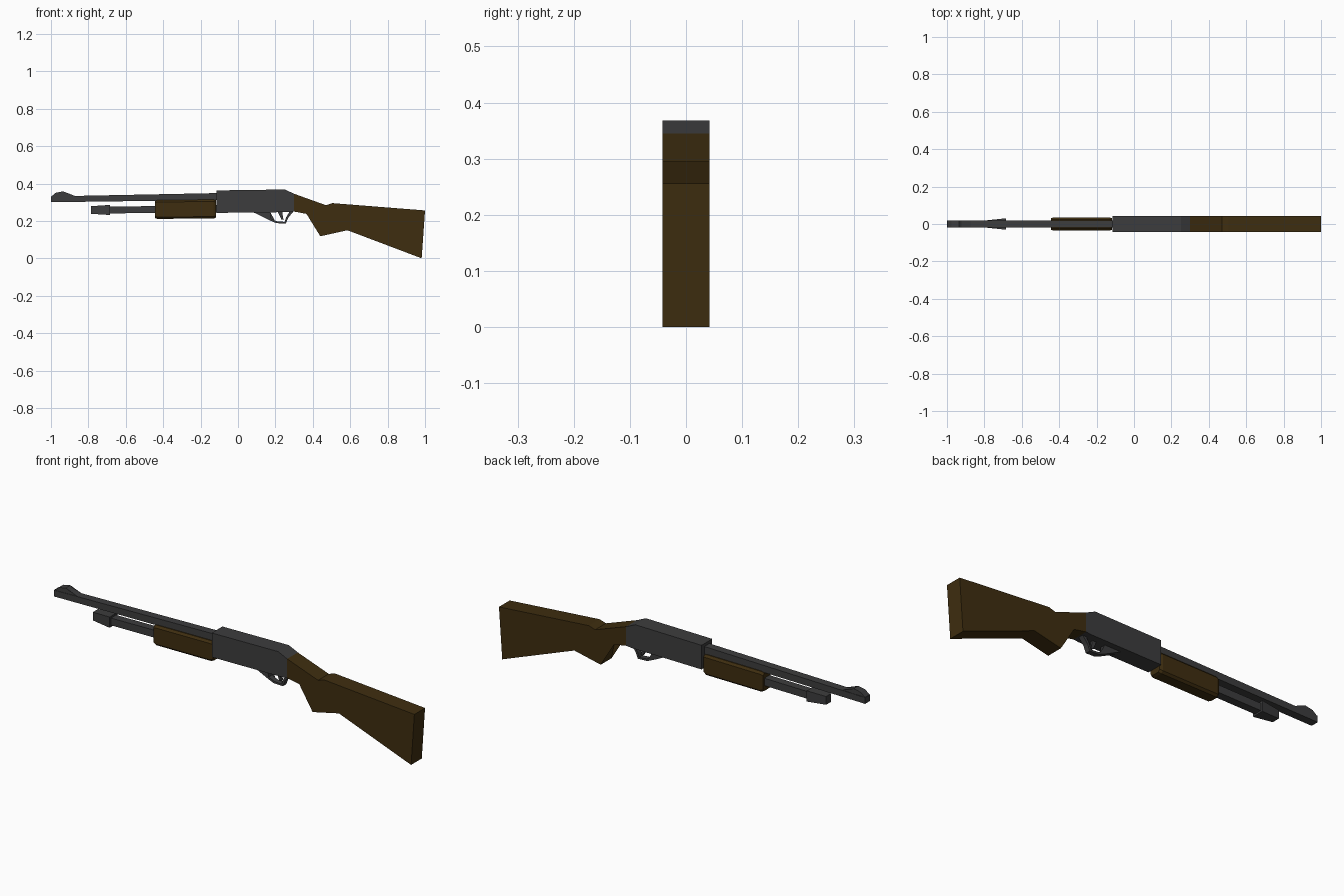
import bpy, bmesh

cube = bpy.data.objects.get("Cube")
if cube:
    bpy.data.objects.remove(cube, do_unlink=True)


def material(name, rgb):
    m = bpy.data.materials.new(name)
    m.use_nodes = True
    m.diffuse_color = (*rgb, 1)
    bsdf = m.node_tree.nodes["Principled BSDF"]
    bsdf.inputs["Base Color"].default_value = (*rgb, 1)
    bsdf.inputs["Roughness"].default_value = 0.8
    return m


STEEL = material("dark steel", (0.046, 0.046, 0.047))
WOOD = material("brown wood", (0.049, 0.027, 0.005))


def finish(name, bm, mat):
    bmesh.ops.recalc_face_normals(bm, faces=bm.faces)
    mesh = bpy.data.meshes.new(name)
    bm.to_mesh(mesh)
    bm.free()
    mesh.materials.append(mat)
    ob = bpy.data.objects.new(name, mesh)
    bpy.context.collection.objects.link(ob)
    return ob


def plate(name, profile, half, mat):
    """Side profile (x, z) extruded to a thickness centred on y = 0."""
    bm = bmesh.new()
    near = [bm.verts.new((x, -half, z)) for x, z in profile]
    far = [bm.verts.new((x, half, z)) for x, z in profile]
    caps = [bm.faces.new(near), bm.faces.new(far[::-1])]
    n = len(profile)
    for i in range(n):
        j = (i + 1) % n
        bm.faces.new((near[i], far[i], far[j], near[j]))
    bmesh.ops.triangulate(bm, faces=caps)
    return finish(name, bm, mat)


def loft(name, stations, mat, chamfer=0.0):
    """Stations (x, half width, bottom, top) joined by a chamfered box section."""
    bm = bmesh.new()
    rings = []
    for x, w, lo, hi in stations:
        c = chamfer
        if c:
            pts = [(-w, lo + c), (-w + c, lo), (w - c, lo), (w, lo + c),
                   (w, hi - c), (w - c, hi), (-w + c, hi), (-w, hi - c)]
        else:
            pts = [(-w, lo), (w, lo), (w, hi), (-w, hi)]
        rings.append([bm.verts.new((x, y, z)) for y, z in pts])
    n = len(rings[0])
    for a, b in zip(rings, rings[1:]):
        for i in range(n):
            j = (i + 1) % n
            bm.faces.new((a[i], a[j], b[j], b[i]))
    bm.faces.new(rings[0])
    bm.faces.new(rings[-1][::-1])
    return finish(name, bm, mat)


# Shoulder stock with grip
plate("stock", [(0.30, 0.345), (0.47, 0.284), (0.505, 0.295), (1.0, 0.256),
                (0.982, 0.0), (0.585, 0.15), (0.44, 0.118), (0.42, 0.214),
                (0.37, 0.237), (0.30, 0.25)], 0.042, WOOD)

# Receiver body
plate("receiver", [(-0.115, 0.243), (0.27, 0.247), (0.30, 0.25), (0.30, 0.345),
                   (0.25, 0.368), (-0.115, 0.363)], 0.042, STEEL)

# Barrel and front sight
loft("barrel", [(-1.0, 0.02, 0.3, 0.331), (-0.1, 0.02, 0.312, 0.349)], STEEL)
plate("front_sight", [(-1.0, 0.329), (-0.975, 0.35), (-0.935, 0.358),
                      (-0.922, 0.348), (-0.865, 0.331)], 0.018, STEEL)

# Magazine tube with flared end cap
loft("magazine_tube", [(-0.7, 0.02, 0.24, 0.276), (-0.1, 0.02, 0.246, 0.284)], STEEL)
loft("magazine_cap", [(-0.785, 0.02, 0.238, 0.279), (-0.69, 0.03, 0.232, 0.285),
                      (-0.685, 0.03, 0.232, 0.285)], STEEL)

# Sliding fore-end
loft("fore_end", [(-0.445, 0.03, 0.216, 0.305), (-0.432, 0.035, 0.211, 0.311),
                  (-0.13, 0.035, 0.213, 0.314), (-0.117, 0.03, 0.218, 0.31)],
     WOOD, chamfer=0.01)

# Trigger guard and trigger
plate("trigger_guard", [(0.08, 0.247), (0.17, 0.203), (0.205, 0.188), (0.256, 0.186),
                        (0.268, 0.216), (0.295, 0.249), (0.275, 0.249),
                        (0.257, 0.218), (0.249, 0.195), (0.208, 0.198),
                        (0.178, 0.211), (0.172, 0.247)], 0.013, STEEL)
plate("trigger", [(0.212, 0.25), (0.236, 0.25), (0.235, 0.225), (0.243, 0.206),
                  (0.232, 0.207), (0.224, 0.226)], 0.007, STEEL)
